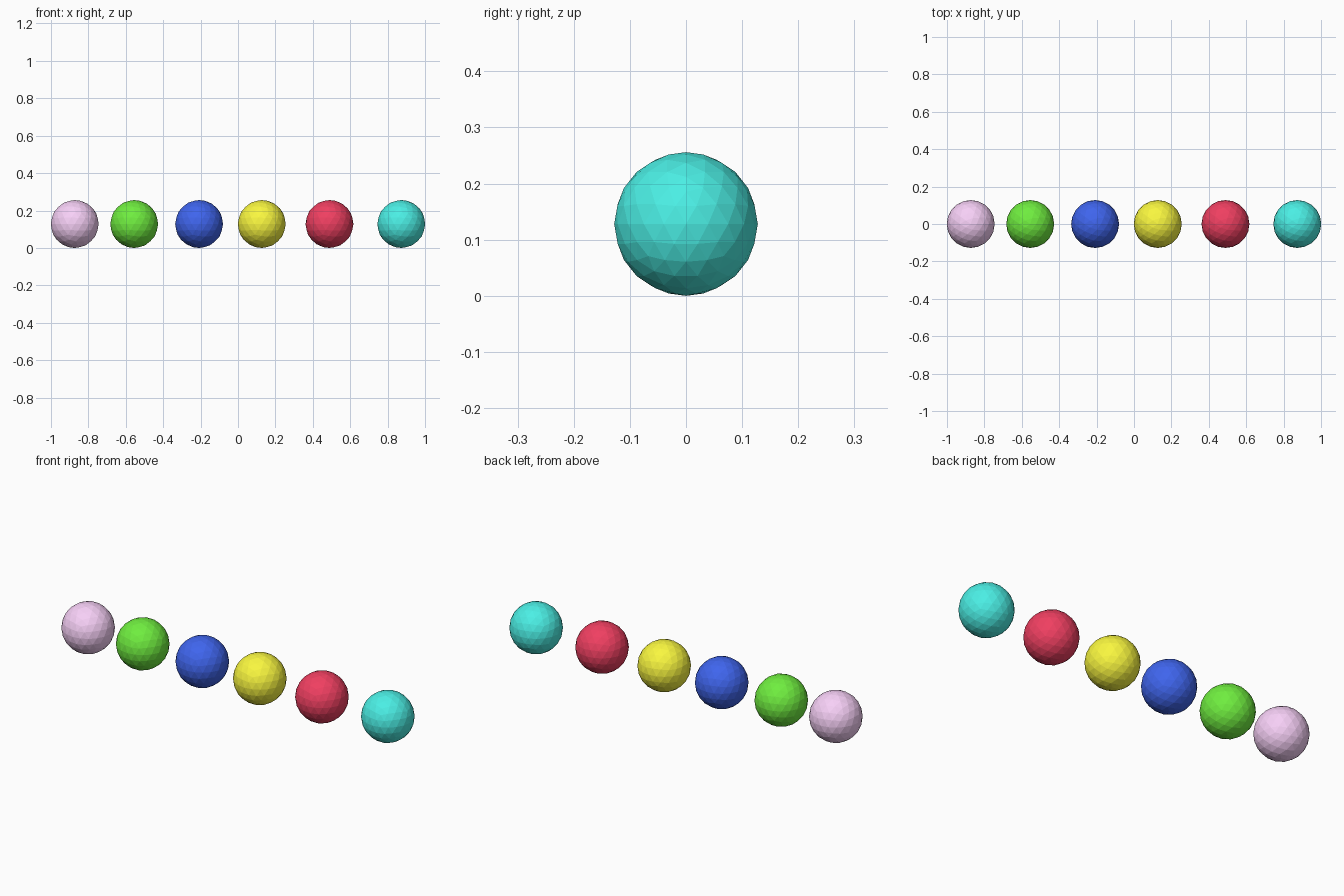
import bpy

if "Cube" in bpy.data.objects:
    bpy.data.objects.remove(bpy.data.objects["Cube"])

RADIUS = 0.128

# name, x position, colour
BALLS = [
    ("pink_ball", -0.873, (0.93, 0.63, 0.93)),
    ("green_ball", -0.555, (0.16, 0.85, 0.05)),
    ("blue_ball", -0.208, (0.05, 0.13, 0.85)),
    ("yellow_ball", 0.127, (0.95, 0.93, 0.05)),
    ("red_ball", 0.489, (0.87, 0.05, 0.12)),
    ("turquoise_ball", 0.873, (0.07, 0.86, 0.78)),
]


def add_ball(name, x, colour):
    # Faceted low-poly ball resting on the ground
    bpy.ops.mesh.primitive_ico_sphere_add(
        subdivisions=3, radius=RADIUS, location=(x, 0, RADIUS))
    ball = bpy.context.object
    ball.name = name
    material = bpy.data.materials.new(name + "_colour")
    material.diffuse_color = (*colour, 1)
    material.use_nodes = True
    material.node_tree.nodes["Principled BSDF"].inputs["Base Color"].default_value = material.diffuse_color
    ball.data.materials.append(material)
    bpy.ops.object.shade_flat()


# Row of balls
for name, x, colour in BALLS:
    add_ball(name, x, colour)
